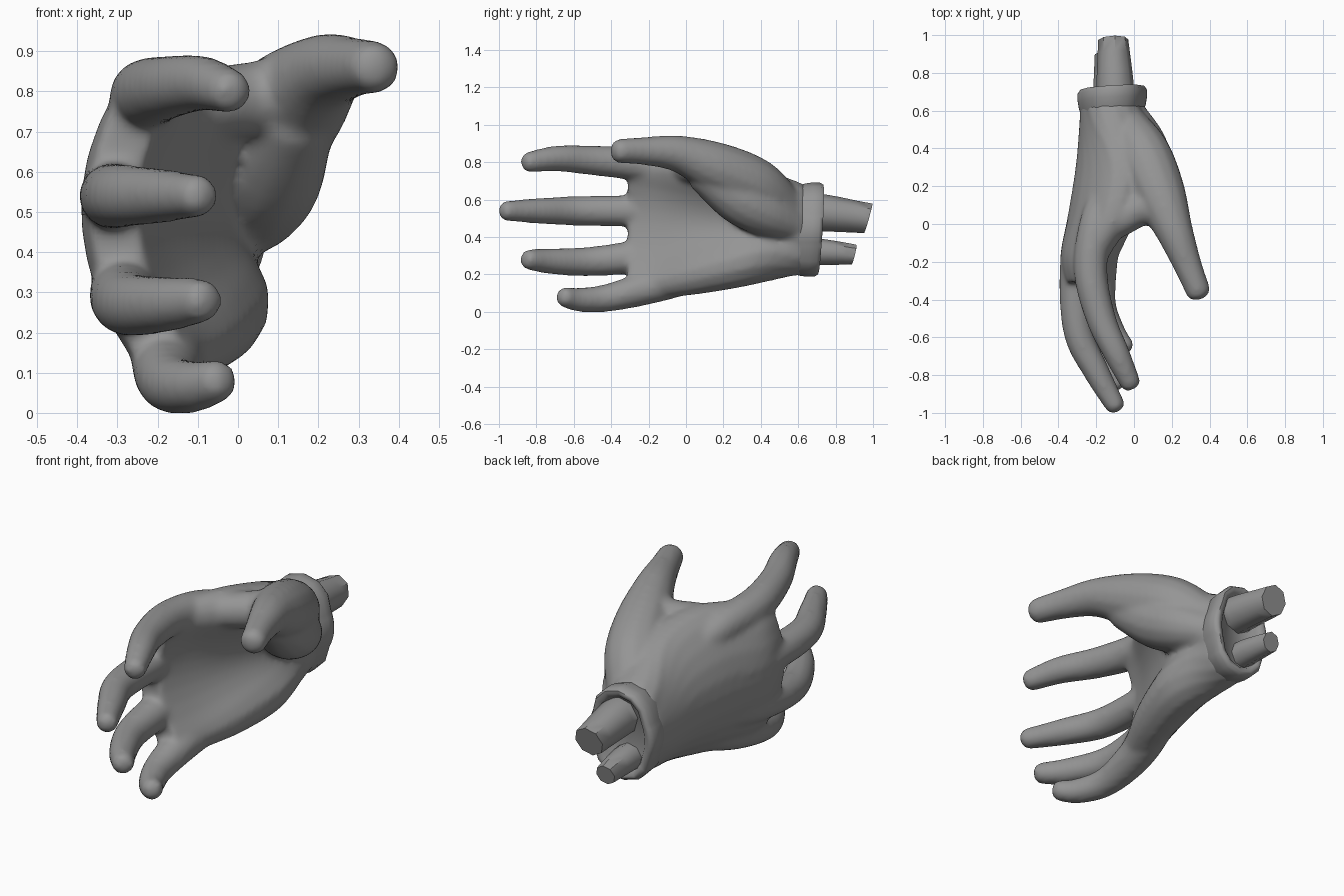
import bpy, bmesh, math
from mathutils import Vector

if "Cube" in bpy.data.objects:
    bpy.data.objects.remove(bpy.data.objects["Cube"])

mat = bpy.data.materials.new("plain grey")
mat.use_nodes = True
grey = (0.3, 0.3, 0.3, 1)
mat.diffuse_color = grey
mat.node_tree.nodes["Principled BSDF"].inputs["Base Color"].default_value = grey


def spline(keys, steps):
    """Catmull-Rom through tuples of any length."""
    out = []
    for i in range(len(keys) - 1):
        a, b = keys[max(i - 1, 0)], keys[i]
        c, d = keys[i + 1], keys[min(i + 2, len(keys) - 1)]
        for k in range(steps):
            t = k / steps
            out.append([0.5 * (2 * q + (r - p) * t + (2 * p - 5 * q + 4 * r - s) * t * t
                        + (3 * q - p - 3 * r + s) * t ** 3) for p, q, r, s in zip(a, b, c, d)])
    return out + [list(keys[-1])]


def loft(bm, rings):
    """Skin a list of equal rings and cap both ends."""
    rows = [[bm.verts.new(p) for p in ring] for ring in rings]
    n = len(rows[0])
    for a, b in zip(rows, rows[1:]):
        for i in range(n):
            bm.faces.new((a[i], a[(i + 1) % n], b[(i + 1) % n], b[i]))
    bm.faces.new(rows[0][::-1])
    bm.faces.new(rows[-1])


def tube(bm, keys, sides=14, steps=5, tip=True):
    """Round limb through (x, y, z, radius) keys, with a blunt domed tip."""
    path = spline(keys, steps)
    pts = [Vector(p[:3]) for p in path]
    radii = [p[3] for p in path]
    if tip:
        end, way, r = pts[-1], (pts[-1] - pts[-2]).normalized(), radii[-1]
        for a in (0.4, 0.8, 1.2, 1.45):
            pts.append(end + way * r * math.sin(a) * 0.7)
            radii.append(r * math.cos(a) ** 0.8)
    rings = []
    for i, p in enumerate(pts):
        t = (pts[min(i + 1, len(pts) - 1)] - pts[max(i - 1, 0)]).normalized()
        u = t.cross(Vector((0.1, 0.2, 1))).normalized()
        v = t.cross(u)
        rings.append([p + radii[i] * (math.cos(f) * u + math.sin(f) * v)
                      for f in (math.tau * k / sides for k in range(sides))])
    loft(bm, rings)


def slab(row, scale=1.0):
    """Bent, round-ended cross-section: y, then (x, z, radius) at top, middle, bottom."""
    y, k = row[0], [row[1:4], row[4:7], row[7:10]]

    def at(s):
        w = (2 * (s - 0.5) * (s - 1), -4 * s * (s - 1), 2 * s * (s - 0.5))
        return [sum(weight * key[c] for weight, key in zip(w, k)) for c in range(3)]

    def edge(s, turn):
        x, z, r = at(s)
        a, b = at(s - 0.01), at(s + 0.01)
        angle = math.atan2(b[1] - a[1], b[0] - a[0]) + turn
        return Vector((x + r * scale * math.cos(angle), y, z + r * scale * math.sin(angle)))

    half, n = math.pi / 2, 8
    ring = [edge(i / n, half) for i in range(n + 1)]
    ring += [edge(1, half - math.pi * i / 6) for i in range(1, 6)]
    ring += [edge(1 - i / n, -half) for i in range(n + 1)]
    return ring + [edge(0, -half - math.pi * i / 6) for i in range(1, 6)]


def finish(bm, name, angle=60):
    """Turn a bmesh into a smooth-shaded grey object."""
    bmesh.ops.recalc_face_normals(bm, faces=bm.faces)
    mesh = bpy.data.meshes.new(name)
    bm.to_mesh(mesh)
    bm.free()
    mesh.materials.append(mat)
    ob = bpy.data.objects.new(name, mesh)
    bpy.context.collection.objects.link(ob)
    bpy.ops.object.select_all(action='DESELECT')
    ob.select_set(True)
    bpy.context.view_layer.objects.active = ob
    bpy.ops.object.shade_smooth_by_angle(angle=math.radians(angle))
    return ob


# Palm: cupped slab from wrist to knuckles
hand = bmesh.new()
wrist = [.64, -.115, .53, .15, -.115, .44, .17, -.115, .35, .15]
palm = [
    wrist,
    (.52, -.1, .58, .15, -.12, .44, .17, -.1, .33, .15),
    (.3, -.06, .68, .14, -.15, .47, .16, -.06, .27, .14),
    (.05, -.11, .75, .12, -.22, .48, .13, -.1, .21, .12),
    (-.17, -.22, .76, .09, -.29, .47, .1, -.17, .16, .09),
    (-.31, -.23, .78, .06, -.31, .48, .06, -.19, .14, .06),
]
loft(hand, [slab(row) for row in spline(palm, 5)])

# Fingers: each begins at a root buried in the palm
fingers = {
    "index": [(-.2, 0, .76, .09), (-.23, -.25, .79, .09),
              (-.175, -.5, .81, .08), (-.09, -.69, .82, .07), (-.02, -.84, .8, .056)],
    "middle": [(-.27, 0, .54, .085), (-.31, -.25, .54, .085),
               (-.295, -.57, .54, .08), (-.2, -.78, .54, .07), (-.1, -.96, .54, .054)],
    "ring": [(-.24, 0, .33, .085), (-.28, -.22, .3, .09),
             (-.27, -.5, .27, .08), (-.18, -.71, .27, .07), (-.09, -.84, .28, .056)],
    "little": [(-.14, 0, .18, .085), (-.175, -.2, .13, .09),
               (-.17, -.42, .075, .075), (-.11, -.57, .065, .065), (-.05, -.65, .08, .054)],
}
for keys in fingers.values():
    x, y, z, r = keys[0]
    root = (x + .06, y + .2, z + (.45 - z) * .25, r * .8)
    tube(hand, [root] + keys)

# Thumb, the muscle below it and the web beside it
thumb = [(-.1, .62, .5, .1), (-.04, .5, .57, .13), (.05, .36, .68, .15), (.135, .16, .77, .14),
         (.215, -.04, .845, .1), (.285, -.22, .86, .076), (.34, -.355, .86, .066)]
muscle = [(-.02, .58, .46, .09), (.04, .43, .53, .13), (.08, .28, .61, .14), (.14, .1, .73, .1)]
web = [(-.2, 0, .76, .08), (-.1, .01, .77, .09), (.04, .085, .78, .095), (.15, .08, .8, .1)]
for keys in (thumb, muscle, web):
    tube(hand, keys)

# Fuse the overlapping limbs into one skin
hand_ob = finish(hand, "hand")
mod = hand_ob.modifiers.new("fuse", 'REMESH')
mod.mode = 'VOXEL'
mod.voxel_size = 0.014
mod.use_smooth_shade = True
mod = hand_ob.modifiers.new("soften", 'SMOOTH')
mod.factor = 0.5
mod.iterations = 12

# Cuff: rolled rim with a recessed end
cuff = bmesh.new()
rim = [(.58, .96), (.62, 1.04), (.66, 1.08), (.7, 1.08), (.72, 1), (.72, .9), (.71, .78), (.69, .68)]
rings = []
for y, scale in rim:
    ring = slab([y] + wrist[1:], scale)
    for p in ring:
        p.y += 0.06 * (p.z - 0.44) + 0.06 * (p.x + 0.12)
    rings.append(ring)
loft(cuff, rings)
finish(cuff, "cuff")

# Two cut bones sticking out of the wrist
bones = {
    "large_bone": [(-.1, .6, .53, .1), (-.1, .73, .53, .1), (-.11, .975, .5, .08)],
    "small_bone": [(-.145, .6, .32, .07), (-.145, .73, .32, .07), (-.155, .9, .306, .053)],
}
for name, keys in bones.items():
    bm = bmesh.new()
    tube(bm, keys, sides=8, steps=3, tip=False)
    # Slant the cut ends
    last = max(v.co.y for v in bm.verts)
    for v in bm.verts:
        if v.co.y > last - 0.05:
            v.co.y += 0.15 * (v.co.z - keys[-1][2])
    finish(bm, name, 45)
